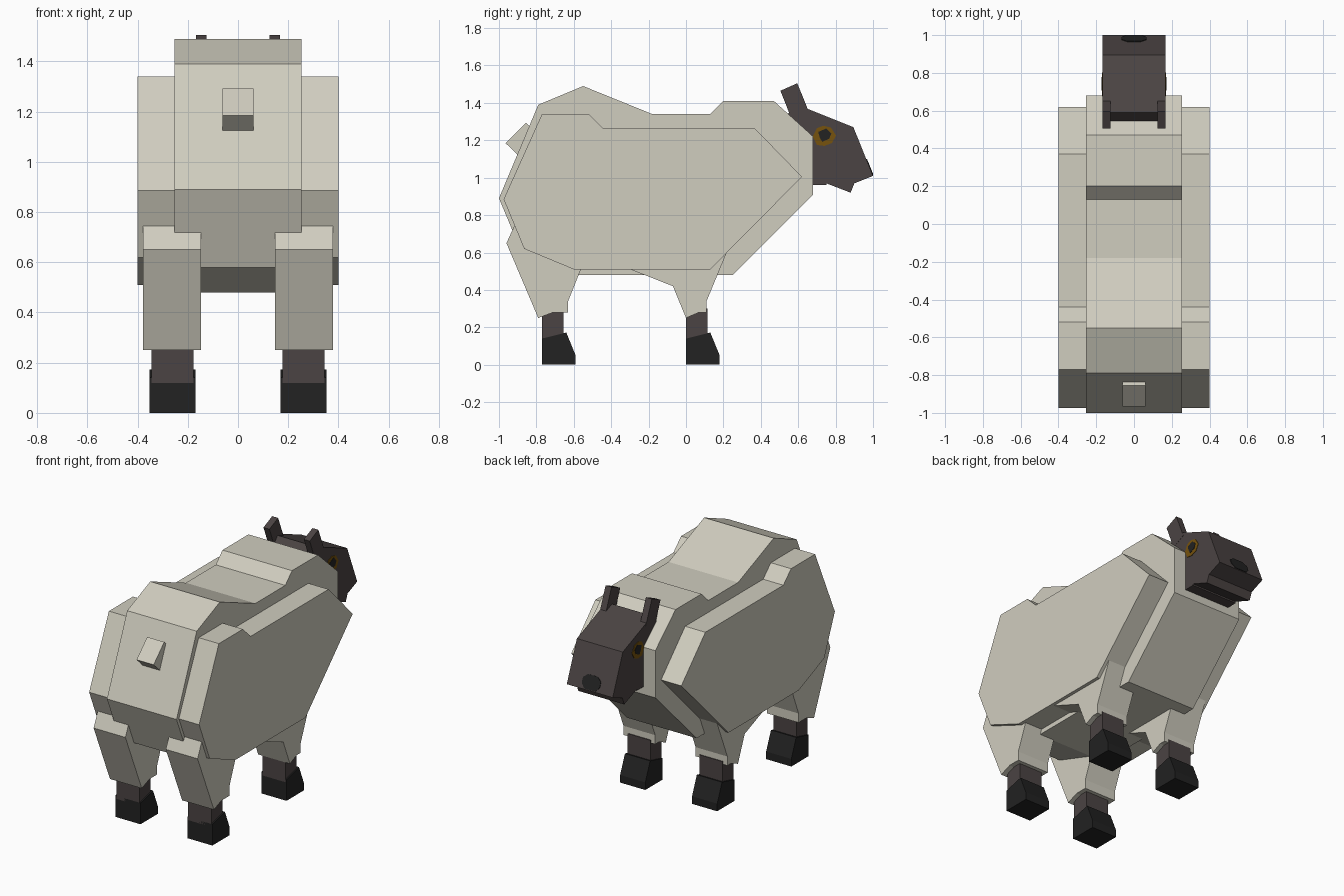
import bpy, bmesh
from mathutils import Vector


def material(name, rgb):
    m = bpy.data.materials.new(name)
    m.diffuse_color = (*rgb, 1)
    return m


WOOL = material("wool", (0.63, 0.61, 0.52))
SKIN = material("dark skin", (0.070, 0.057, 0.056))
BLACK = material("hoof black", (0.016, 0.016, 0.016))
GOLD = material("eye gold", (0.18, 0.085, 0.004))


def prism(name, profile, x0, x1, mat):
    """Extrude a (y, z) side profile from x0 to x1."""
    bm = bmesh.new()
    a = [bm.verts.new((x0, y, z)) for y, z in profile]
    b = [bm.verts.new((x1, y, z)) for y, z in profile]
    n = len(profile)
    bm.faces.new(a)
    bm.faces.new(b[::-1])
    for i in range(n):
        j = (i + 1) % n
        bm.faces.new((a[j], a[i], b[i], b[j]))
    bmesh.ops.recalc_face_normals(bm, faces=bm.faces)
    me = bpy.data.meshes.new(name)
    bm.to_mesh(me)
    bm.free()
    me.materials.append(mat)
    ob = bpy.data.objects.new(name, me)
    bpy.context.collection.objects.link(ob)
    return ob


def pair(name, profile, x0, x1, mat):
    """The same part on both sides."""
    prism(name + "_right", profile, x0, x1, mat)
    prism(name + "_left", profile, -x1, -x0, mat)


# Woolly trunk
prism("body", [(-1, .89), (-.79, 1.39), (-.55, 1.49), (-.18, 1.34), (.13, 1.34),
               (.20, 1.41), (.47, 1.41), (.68, 1.22), (.68, .91), (.25, .48),
               (-.58, .48), (-.87, .58)], -.253, .253, WOOL)

# Fleece slabs on the flanks
pair("flank", [(-.975, .885), (-.77, 1.34), (-.52, 1.34), (-.44, 1.262),
               (.37, 1.262), (.62, 1.005), (.13, .51), (-.60, .51),
               (-.865, .62)], .24, .40, WOOL)

# Tail
prism("tail", [(-.965, 1.185), (-.855, 1.293), (-.78, 1.22), (-.90, 1.123)],
      -.062, .062, WOOL)

# Woolly upper legs
pair("rear_leg", [(-.96, .65), (-.91, .76), (-.60, .72), (-.55, .54), (-.63, .34),
                  (-.63, .28), (-.71, .28), (-.79, .25)], .147, .378, WOOL)
pair("front_leg", [(-.31, .515), (.05, .65), (.23, .63), (.11, .34), (.11, .28),
                   (.07, .28), (0, .25), (-.07, .42)], .147, .378, WOOL)

# Shanks and hooves
for name, y in (("rear", -.77), ("front", 0)):
    pair(name + "_shank", [(y, .12), (y, .30), (y + .115, .30), (y + .115, .12)],
         .177, .345, SKIN)
    pair(name + "_hoof", [(y, 0), (y + .18, 0), (y + .18, .05), (y + .13, .172),
                          (y, .14)], .170, .353, BLACK)

# Head with jaw, and ears
prism("head", [(.54, 1.335), (.59, 1.392), (.895, 1.27), (1, 1.01), (.90, .97),
               (.88, .92), (.75, .97), (.75, .96), (.62, .96)], -.167, .167, SKIN)
pair("ear", [(.505, 1.465), (.595, 1.505), (.66, 1.345), (.57, 1.30)],
     .125, .168, SKIN)

# Eyes as thin plates
pair("eye", [(.678, 1.22), (.70, 1.265), (.735, 1.278), (.775, 1.268), (.802, 1.225),
             (.78, 1.185), (.74, 1.17), (.70, 1.175)], .164, .170, GOLD)
pair("pupil", [(.707, 1.245), (.75, 1.263), (.777, 1.235), (.765, 1.208),
               (.728, 1.192), (.715, 1.215)], .166, .172, BLACK)

# Nose: octagonal plate lying on the sloped face
nose = prism("nose", [(-.035, .05), (.035, .05), (.065, .025), (.065, -.01),
                      (.04, -.04), (-.04, -.04), (-.065, -.01), (-.065, .025)],
             0, .005, BLACK)
up = Vector((0, -.105, .26)).normalized()
out = Vector((0, .26, .105)).normalized()
base = Vector((0, .983, 1.052))
for v in nose.data.vertices:
    depth, side, height = v.co
    v.co = base + out * (depth - .001) + Vector((-side, 0, 0)) + up * height
